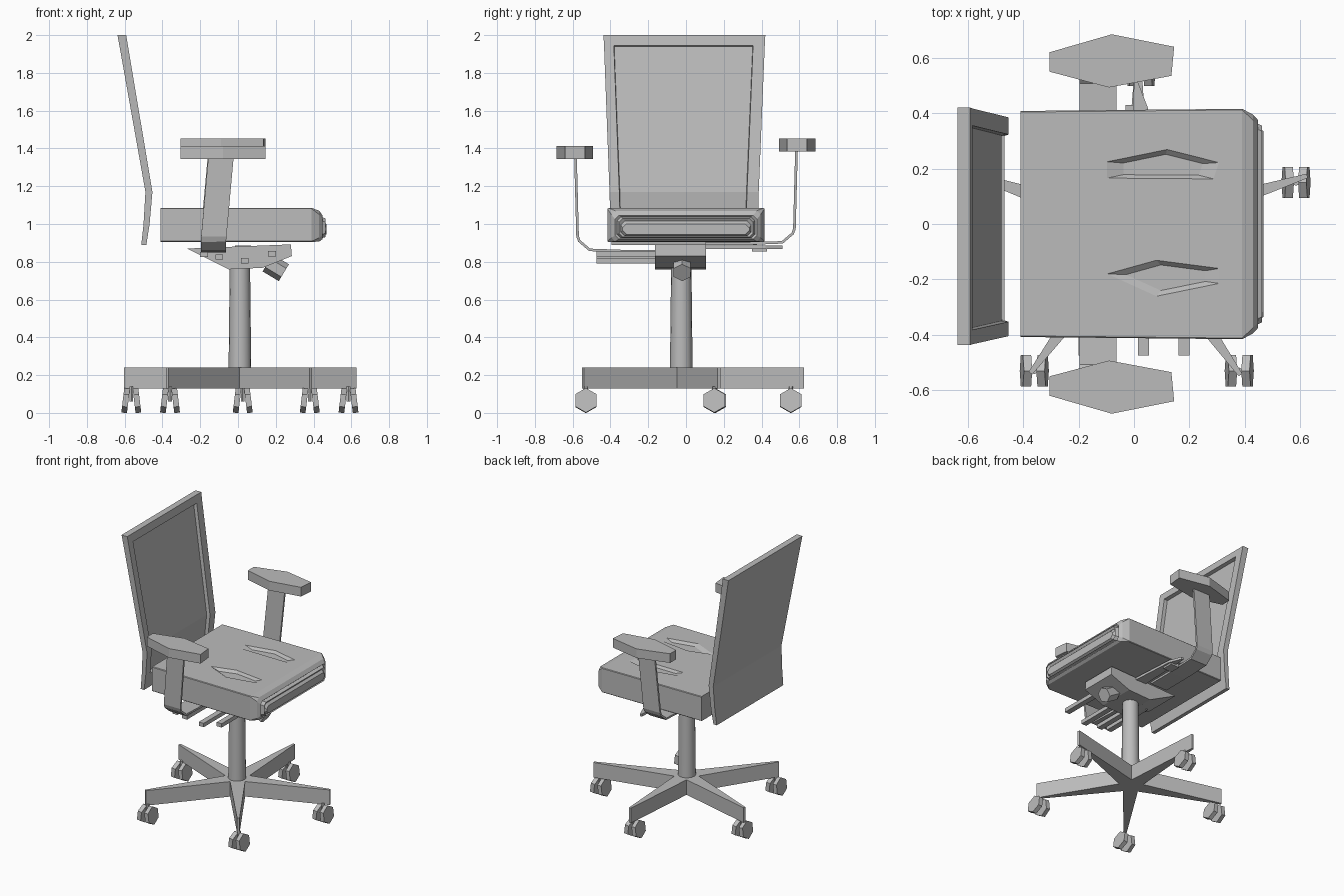
import bpy, bmesh, math
from mathutils import Vector, Matrix

if "Cube" in bpy.data.objects:
    bpy.data.objects.remove(bpy.data.objects["Cube"])

grey = bpy.data.materials.new("plain_grey")
grey.use_nodes = True
COLOUR = (0.5, 0.5, 0.5, 1)
grey.diffuse_color = COLOUR
grey.node_tree.nodes["Principled BSDF"].inputs["Base Color"].default_value = COLOUR


def finish(name, bm):
    bmesh.ops.recalc_face_normals(bm, faces=bm.faces)
    mesh = bpy.data.meshes.new(name)
    bm.to_mesh(mesh)
    bm.free()
    mesh.materials.append(grey)
    ob = bpy.data.objects.new(name, mesh)
    bpy.context.collection.objects.link(ob)
    return ob


def loft(name, rings):
    """Closed skin through rings of equal point count, capped at both ends."""
    bm = bmesh.new()
    rows = [[bm.verts.new(p) for p in r] for r in rings]
    n = len(rows[0])
    for a, b in zip(rows, rows[1:]):
        for i in range(n):
            j = (i + 1) % n
            bm.faces.new((a[i], a[j], b[j], b[i]))
    bm.faces.new(rows[0])
    bm.faces.new(rows[-1])
    return finish(name, bm)


def prism_z(name, pts, lo, hi):
    return loft(name, [[(x, y, z) for x, y in pts] for z in (lo, hi)])


def prism_y(name, pts, lo, hi):
    return loft(name, [[(x, y, z) for x, z in pts] for y in (lo, hi)])


def cylinder(name, centre, radius, depth, axis, sides, top=None):
    bm = bmesh.new()
    turn = Vector(axis).to_track_quat("Z", "Y").to_matrix().to_4x4()
    bmesh.ops.create_cone(bm, cap_ends=True, segments=sides, radius1=radius,
                          radius2=top or radius, depth=depth,
                          matrix=Matrix.Translation(centre) @ turn)
    return finish(name, bm)


# Star base with five pointed legs
HUB = Vector((0.01, -0.02))
star = []
for k in range(5):
    a = math.radians(17.5 + 72 * k)
    out, side = Vector((math.cos(a), math.sin(a))), Vector((-math.sin(a), math.cos(a)))
    mid = a + math.radians(36)
    star += [HUB + out * 0.645 - side * 0.008, HUB + out * 0.645 + side * 0.008,
             HUB + Vector((math.cos(mid), math.sin(mid))) * 0.085]
prism_z("star_base", star, 0.13, 0.24)

# Twin-wheel casters, all rolling along y
casters = [(0.585, 0.15), (0.025, 0.555), (-0.565, 0.155), (-0.36, -0.53), (0.38, -0.53)]
for k, (x, y) in enumerate(casters):
    for s in (-1, 1):
        cylinder(f"caster_wheel_{k}_{s}", (x + s * 0.03, y, 0.065), 0.065, 0.03, (1, 0, 0.12 * s), 6)
    cylinder(f"caster_stem_{k}", (x, y, 0.1), 0.012, 0.08, (0, 0, 1), 6)

# Gas column
column = cylinder("column", (0.01, -0.025, 0.5), 0.06, 0.54, (0, 0, 1), 16, 0.054)
bpy.context.view_layer.objects.active = column
column.select_set(True)
bpy.ops.object.shade_smooth_by_angle()

# Tilt mechanism, knob and control levers
prism_y("mechanism", [(-0.27, 0.87), (0.28, 0.892), (0.285, 0.83), (0.13, 0.768),
                      (-0.05, 0.76), (-0.11, 0.79)], -0.165, 0.105)
cylinder("tension_knob", (0.2, -0.02, 0.768), 0.052, 0.1, (0.5, 0, -0.3), 6)
for k, (x, z) in enumerate([(-0.18, 0.838), (-0.1, 0.825), (0.035, 0.806), (0.18, 0.842)]):
    prism_y(f"lever_{k}", [(x - 0.02, z - 0.014), (x + 0.02, z - 0.014),
                           (x + 0.02, z + 0.014), (x - 0.02, z + 0.014)], -0.475, -0.1)
prism_z("side_lever", [(-0.015, 0.1), (0.07, 0.1), (0.05, 0.42), (0.015, 0.51), (0, 0.51)], 0.868, 0.886)
prism_z("side_paddle", [(-0.03, 0.35), (0.04, 0.35), (0.04, 0.43), (-0.03, 0.43)], 0.855, 0.88)

# Seat cushion with stepped, rounded front edge
def seat_ring(x, y, lo, hi):
    c = 0.02 if x > 0.4 else 0.004
    return [(x, -y + c, lo), (x, y - c, lo), (x, y, lo + c), (x, y, hi - c),
            (x, y - c, hi), (x, -y + c, hi), (x, -y, hi - c), (x, -y, lo + c)]

seat = loft("seat", [seat_ring(*r) for r in [
    (-0.41, 0.408, 0.905, 1.085), (0.39, 0.416, 0.905, 1.085), (0.43, 0.395, 0.907, 1.07),
    (0.448, 0.375, 0.92, 1.045), (0.44, 0.365, 0.925, 1.038), (0.462, 0.355, 0.93, 1.03),
    (0.452, 0.345, 0.937, 1.015), (0.468, 0.335, 0.945, 1.0)]])

# Two shallow creases sunk in the seat top
for name, pts in (("left_crease", [(-0.1, 0.165), (0.29, 0.162), (0.31, 0.222), (0.12, 0.27), (-0.1, 0.225)]),
                  ("right_crease", [(-0.1, -0.18), (0.08, -0.262), (0.31, -0.215), (0.31, -0.16), (0.08, -0.13)])):
    mid = sum((Vector(p) for p in pts), Vector((0, 0))) / len(pts)
    low = [mid + (Vector(p) - mid) * 0.7 for p in pts]
    cutter = loft(name + "_cutter", [[(p[0], p[1], z) for p in ring]
                                     for ring, z in ((low, 1.068), (pts, 1.086))])
    cutter.hide_render = True
    cutter.hide_set(True)
    cut = seat.modifiers.new(name, "BOOLEAN")
    cut.operation, cut.object, cut.solver = "DIFFERENCE", cutter, "EXACT"
bpy.context.view_layer.update()
evaluated = seat.evaluated_get(bpy.context.evaluated_depsgraph_get())
baked = bpy.data.meshes.new_from_object(evaluated)
seat.modifiers.clear()
seat.data = baked
for ob in [o for o in bpy.data.objects if o.name.endswith("_cutter")]:
    bpy.data.objects.remove(ob)

# Backrest: bent slab with a recessed front panel
bm = bmesh.new()
front, back = [], []
# height, front x, back x, right edge y, left edge y
for z, xf, xb, y0, y1 in [(2.0, -0.592, -0.638, -0.437, 0.42), (1.945, -0.583, -0.628, -0.434, 0.417),
                          (1.17, -0.453, -0.49, -0.405, 0.385), (1.0, -0.468, -0.5, -0.4, 0.38),
                          (0.89, -0.485, -0.512, -0.395, 0.375)]:
    front.append([bm.verts.new((xf, y, z)) for y in (y0, y0 + 0.052, y1 - 0.062, y1)])
    back.append([bm.verts.new((xb, y, z)) for y in (y0, y0 + 0.052, y1 - 0.062, y1)])
panel = []
for r in range(4):
    for c in range(3):
        for grid in (front, back):
            f = bm.faces.new((grid[r][c], grid[r][c + 1], grid[r + 1][c + 1], grid[r + 1][c]))
            if grid is front and c == 1 and r in (1, 2):
                panel.append(f)
    for c in (0, 3):
        bm.faces.new((front[r][c], front[r + 1][c], back[r + 1][c], back[r][c]))
for r in (0, 4):
    for c in range(3):
        bm.faces.new((front[r][c], front[r][c + 1], back[r][c + 1], back[r][c]))
bmesh.ops.recalc_face_normals(bm, faces=bm.faces)
bmesh.ops.inset_region(bm, faces=panel, thickness=0.003, depth=-0.025)
finish("backrest", bm)

# Armrests: six-sided pad on a bent strap
pad = [(-0.305, 0.62), (-0.08, 0.685), (0.145, 0.64), (0.135, 0.535), (-0.09, 0.493), (-0.305, 0.55)]
for name, s, pad_z, foot in (("left", 1, 1.385, 0.895), ("right", -1, 1.345, 0.855)):
    prism_z(name + "_arm_pad", [(x, s * y) for x, y in pad], pad_z, pad_z + 0.067)
    bm = bmesh.new()
    path = [(-0.09, 0.585, pad_z + 0.01), (-0.128, 0.574, foot + 0.08), (-0.13, 0.565, foot + 0.055),
            (-0.13, 0.51, foot + 0.008), (-0.13, 0.3, foot), (-0.13, 0.1, foot)]
    edges = [[bm.verts.new((x + w, s * y, z)) for w in (-0.067, 0.067)] for x, y, z in path]
    for a, b in zip(edges, edges[1:]):
        bm.faces.new((a[0], a[1], b[1], b[0]))
    strap = finish(name + "_arm_strap", bm)
    solid = strap.modifiers.new("thickness", "SOLIDIFY")
    solid.thickness, solid.offset = 0.014, 0
